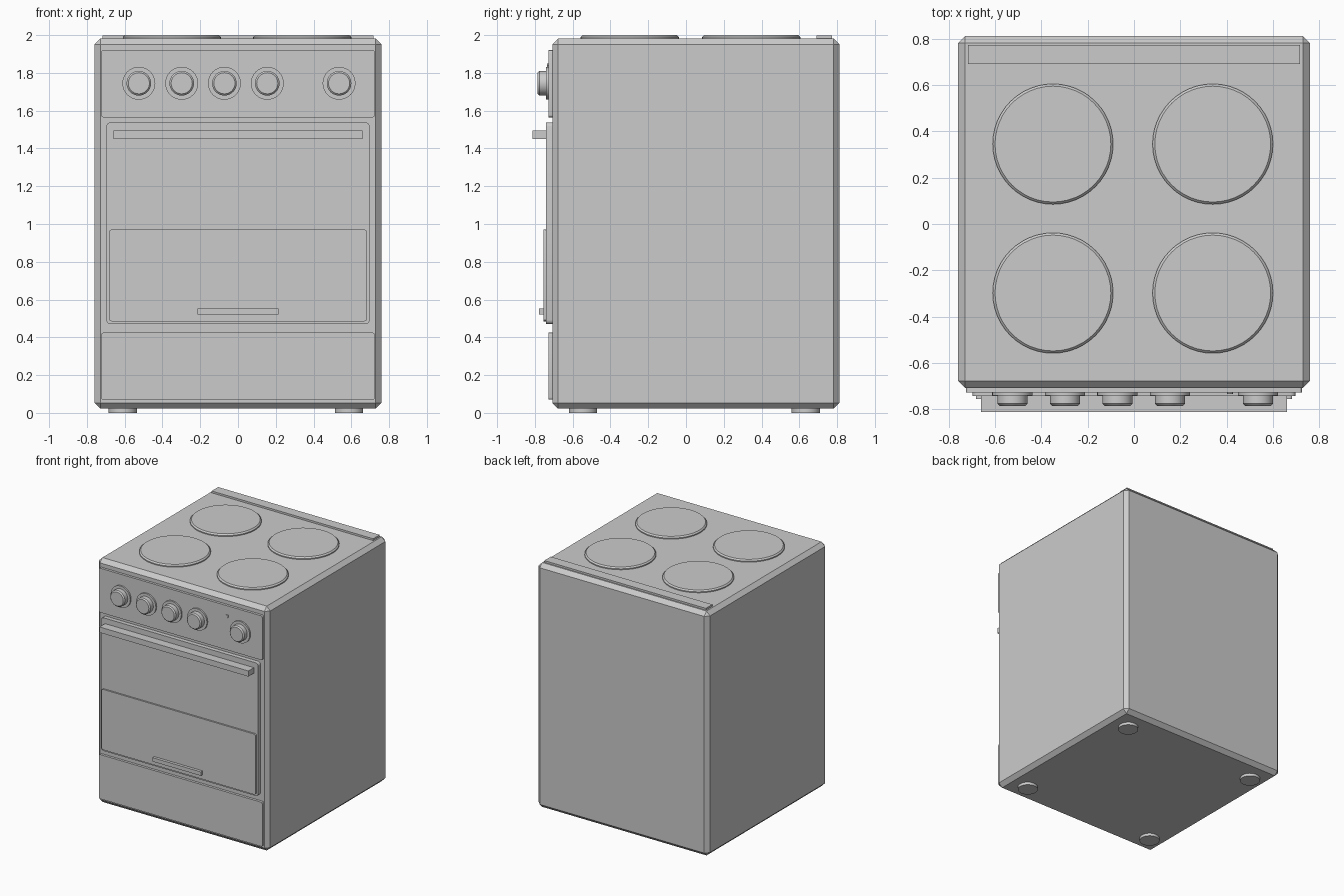
import bpy, bmesh
from math import radians
from mathutils import Matrix, Vector

if "Cube" in bpy.data.objects:
    bpy.data.objects.remove(bpy.data.objects["Cube"])


def finish(name, bm):
    mesh = bpy.data.meshes.new(name)
    bm.to_mesh(mesh)
    bm.free()
    ob = bpy.data.objects.new(name, mesh)
    bpy.context.collection.objects.link(ob)
    return ob


def box(name, x, y, z, bevel=0, corners=0, segs=3):
    """Box from ranges; bevel chamfers every edge, corners rounds the front outline."""
    bm = bmesh.new()
    bmesh.ops.create_cube(bm, size=1)
    for v in bm.verts:
        v.co = Vector((sum(r) / 2 + c * (r[1] - r[0]) for r, c in zip((x, y, z), v.co)))
    if bevel:
        bmesh.ops.bevel(bm, geom=bm.edges[:], offset=bevel, segments=1, affect='EDGES')
    if corners:
        depth_edges = [e for e in bm.edges
                       if abs(e.verts[0].co.y - e.verts[1].co.y) > 1e-4]
        bmesh.ops.bevel(bm, geom=depth_edges, offset=corners, segments=segs,
                        profile=0.5, affect='EDGES')
    return finish(name, bm)


def disc(name, centre, radius, depth, sides=32, bevel=0, facing_front=False):
    """Cylinder rising from centre along +z (or -y), with a chamfered outer rim."""
    bm = bmesh.new()
    bmesh.ops.create_cone(bm, cap_ends=True, segments=sides, radius1=radius,
                          radius2=radius, depth=depth,
                          matrix=Matrix.Translation((0, 0, depth / 2)))
    if bevel:
        rim = [e for e in bm.edges if all(v.co.z > depth * 0.9 for v in e.verts)]
        bmesh.ops.bevel(bm, geom=rim, offset=bevel, segments=1, affect='EDGES')
    m = Matrix.Translation(centre)
    if facing_front:
        m = m @ Matrix.Rotation(radians(90), 4, 'X')
    bm.transform(m)
    return finish(name, bm)


# Cabinet
box("body", (-0.76, 0.76), (-0.708, 0.812), (0.022, 1.982), bevel=0.031)

# Front panels
box("control_panel", (-0.725, 0.725), (-0.728, -0.66), (1.565, 1.92), corners=0.012)
box("drawer_front", (-0.725, 0.725), (-0.728, -0.66), (0.07, 0.425), corners=0.012)
box("oven_door", (-0.697, 0.697), (-0.742, -0.66), (0.47, 1.538), corners=0.022)
box("door_lower_panel", (-0.683, 0.683), (-0.755, -0.70), (0.485, 0.97), corners=0.013)

# Handles
box("door_handle", (-0.66, 0.66), (-0.812, -0.70), (1.45, 1.495))
box("lower_handle", (-0.215, 0.215), (-0.778, -0.70), (0.522, 0.553))

# Knobs with backing rings
for i, x in enumerate((-0.525, -0.298, -0.072, 0.155, 0.535)):
    disc(f"knob_ring_{i + 1}", (x, -0.71, 1.745), 0.087, 0.03, facing_front=True)
    disc(f"knob_{i + 1}", (x, -0.73, 1.745), 0.065, 0.055, bevel=0.009, facing_front=True)

# Indicator light
disc("indicator_light", (0.414, -0.715, 1.838), 0.013, 0.02, sides=8, facing_front=True)

# Hot plates
for x, side in ((-0.35, "left"), (0.34, "right")):
    for y, end in ((-0.298, "front"), (0.345, "rear")):
        disc(f"hot_plate_{end}_{side}", (x, y, 1.965), 0.26, 0.035, sides=48, bevel=0.01)

# Rear trim strip
box("rear_strip", (-0.717, 0.717), (0.69, 0.772), (1.96, 1.997))

# Feet
for x, side in ((-0.61, "left"), (0.588, "right")):
    for y, end in ((-0.545, "front"), (0.634, "rear")):
        disc(f"foot_{end}_{side}", (x, y, 0), 0.075, 0.05)

# Smooth round sides, keep creases sharp
for ob in bpy.context.collection.objects:
    ob.select_set(True)
    bpy.context.view_layer.objects.active = ob
bpy.ops.object.shade_smooth_by_angle(angle=radians(30))
